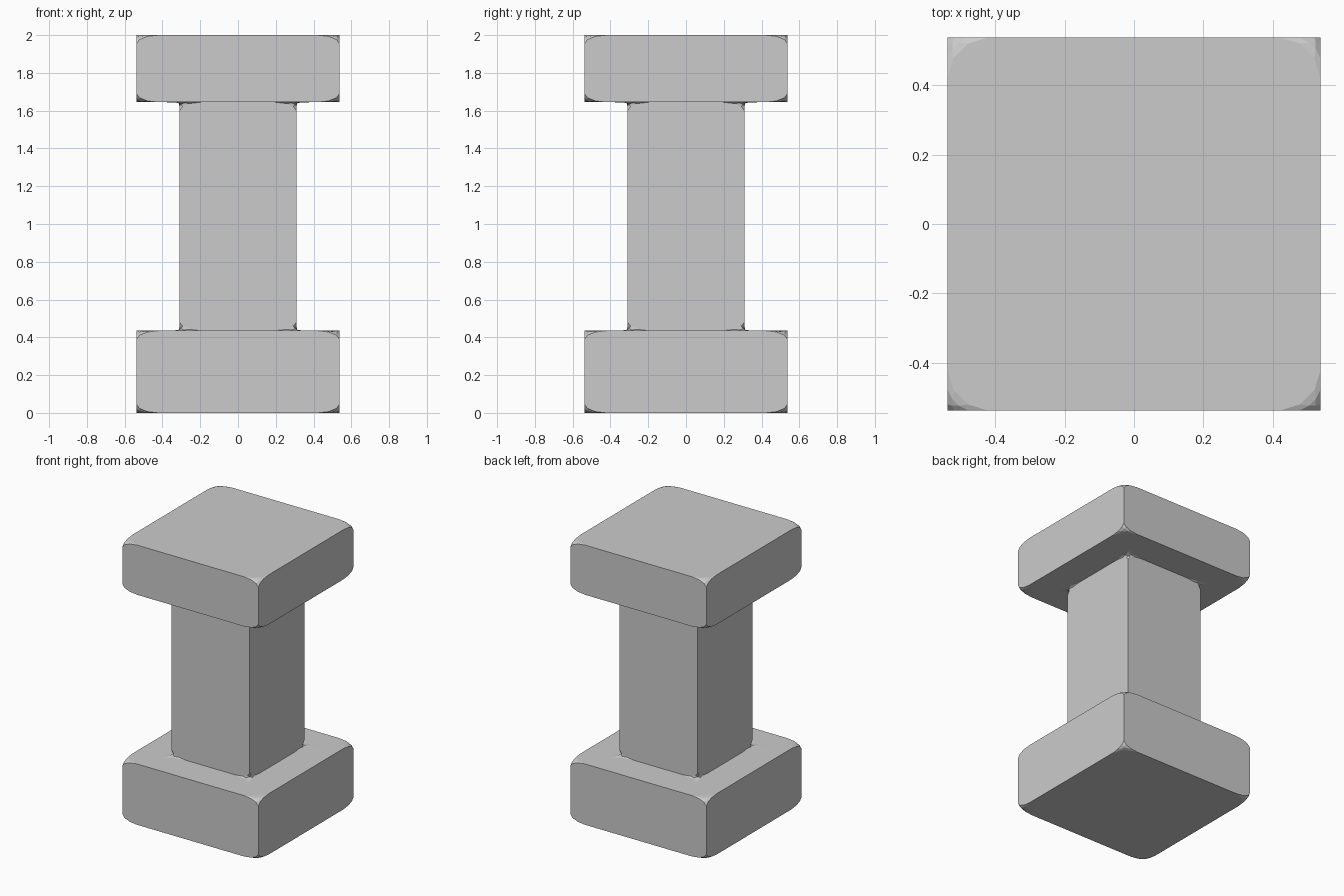
import bpy, bmesh

if "Cube" in bpy.data.objects:
    bpy.data.objects.remove(bpy.data.objects["Cube"])

HALF, NECK = 0.538, 0.31      # half widths of the end blocks and shaft
STRETCH = 2.5                 # bevel is cut in stretched space, then flattened in z

# Square rings from bottom to top: (half width, height)
rings = [(HALF, 0), (HALF, 0.435), (NECK, 0.435),
         (NECK, 1.645), (HALF, 1.645), (HALF, 2.0)]

bm = bmesh.new()
loops = [[bm.verts.new((sx * r, sy * r, z * STRETCH))
          for sx, sy in ((-1, -1), (1, -1), (1, 1), (-1, 1))] for r, z in rings]

# Skin the rings and cap both ends
for a, b in zip(loops, loops[1:]):
    for i in range(4):
        j = (i + 1) % 4
        bm.faces.new((a[i], a[j], b[j], b[i]))
bm.faces.new(loops[0][::-1])
bm.faces.new(loops[-1])

# Rounded corners only, edges stay sharp
bmesh.ops.bevel(bm, geom=bm.verts[:], offset=0.115, offset_type='OFFSET',
                segments=3, profile=0.5, affect='VERTICES', clamp_overlap=True)
bmesh.ops.scale(bm, vec=(1, 1, 1 / STRETCH), verts=bm.verts[:])
bmesh.ops.recalc_face_normals(bm, faces=bm.faces[:])

mesh = bpy.data.meshes.new("pedestal")
bm.to_mesh(mesh)
bm.free()
pedestal = bpy.data.objects.new("pedestal", mesh)
bpy.context.collection.objects.link(pedestal)
